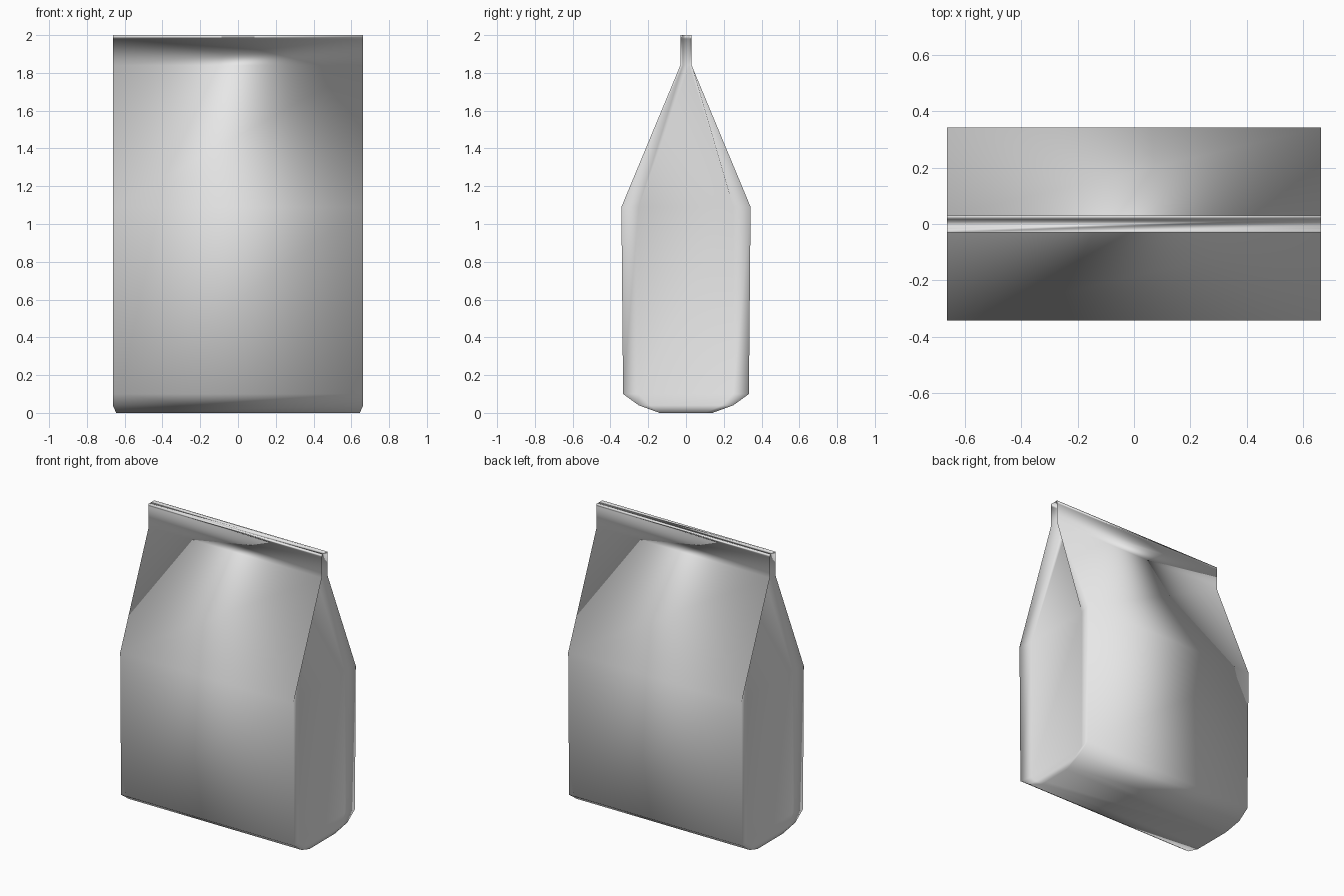
import bpy
import bmesh

cube = bpy.data.objects.get("Cube")
if cube:
    bpy.data.objects.remove(cube, do_unlink=True)

# Plain grey paper
paper = bpy.data.materials.new("grey_paper")
paper.use_nodes = True
grey = (0.8, 0.8, 0.8, 1.0)
paper.diffuse_color = grey
paper.node_tree.nodes["Principled BSDF"].inputs["Base Color"].default_value = grey

# Levels: height, half width, half depth, gusset half depth, gusset inset
LEVELS = [
    (0.00, 0.645, 0.14, 0.10, 0.0),     # base
    (0.04, 0.663, 0.25, 0.19, 0.008),   # rounded bottom fold
    (0.10, 0.663, 0.333, 0.25, 0.018),
    (1.09, 0.663, 0.342, 0.25, 0.02),   # shoulder
    (1.84, 0.663, 0.03, 0.017, 0.09),   # neck
    (1.98, 0.663, 0.03, 0.017, 0.09),   # sealed strip
    (2.00, 0.663, 0.03, 0.017, 0.0),
]


def section(bm, z, w, d, k, inset):
    """One ring of the bag: flat panels front and back, folded-in sides."""
    half = [(w, -d), (w - inset, -k), (w - inset, k), (w, d)]
    outline = half + [(-x, -y) for x, y in half]
    return [bm.verts.new((x, y, z)) for x, y in outline]


# Bag body: panels, gussets, folded base and sealed top strip
bm = bmesh.new()
rings = [section(bm, *level) for level in LEVELS]
for low, high in zip(rings, rings[1:]):
    for i in range(len(low)):
        j = (i + 1) % len(low)
        bm.faces.new((low[i], low[j], high[j], high[i]))
bm.faces.new(rings[0][::-1])
bm.faces.new(rings[-1])
bmesh.ops.recalc_face_normals(bm, faces=bm.faces[:])
for face in bm.faces:
    face.smooth = True

mesh = bpy.data.meshes.new("paper_bag")
bm.to_mesh(mesh)
bm.free()
mesh.materials.append(paper)
bag = bpy.data.objects.new("paper_bag", mesh)
bpy.context.collection.objects.link(bag)
